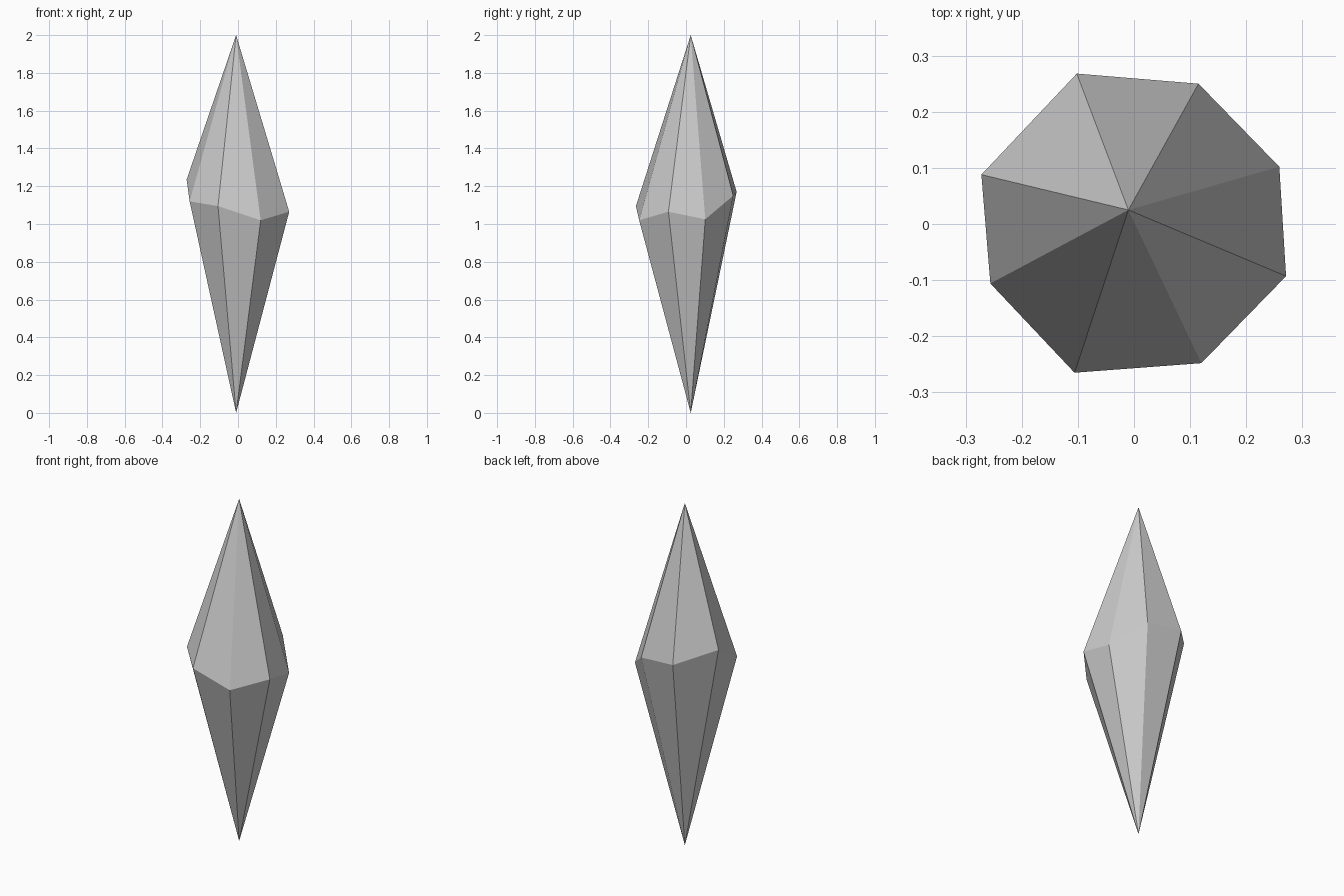
import bpy
import bmesh

cube = bpy.data.objects.get("Cube")
if cube:
    bpy.data.objects.remove(cube, do_unlink=True)

# Plain stone material
stone = bpy.data.materials.new("light_grey_stone")
stone.use_nodes = True
grey = (0.6, 0.6, 0.6, 1.0)
stone.diffuse_color = grey
stone.node_tree.nodes["Principled BSDF"].inputs["Base Color"].default_value = grey

# Uneven eight-cornered girdle, counter-clockwise from above
girdle = [
    (0.115, 0.250, 1.15), (-0.102, 0.268, 1.17),
    (-0.272, 0.088, 1.235), (-0.256, -0.106, 1.12),
    (-0.106, -0.265, 1.095), (0.120, -0.248, 1.02),
    (0.271, -0.093, 1.065), (0.259, 0.102, 1.025),
]
axis_x, axis_y = -0.01, 0.025

# Crystal: the girdle is joined to a point above and a point below
bm = bmesh.new()
ring = [bm.verts.new(corner) for corner in girdle]
top = bm.verts.new((axis_x, axis_y, 2.0))
bottom = bm.verts.new((axis_x, axis_y, 0.0))
for i, corner in enumerate(ring):
    following = ring[(i + 1) % len(ring)]
    bm.faces.new((corner, following, top))
    bm.faces.new((following, corner, bottom))
bmesh.ops.recalc_face_normals(bm, faces=bm.faces)

mesh = bpy.data.meshes.new("crystal")
bm.to_mesh(mesh)
bm.free()
mesh.materials.append(stone)
crystal = bpy.data.objects.new("crystal", mesh)
bpy.context.collection.objects.link(crystal)
